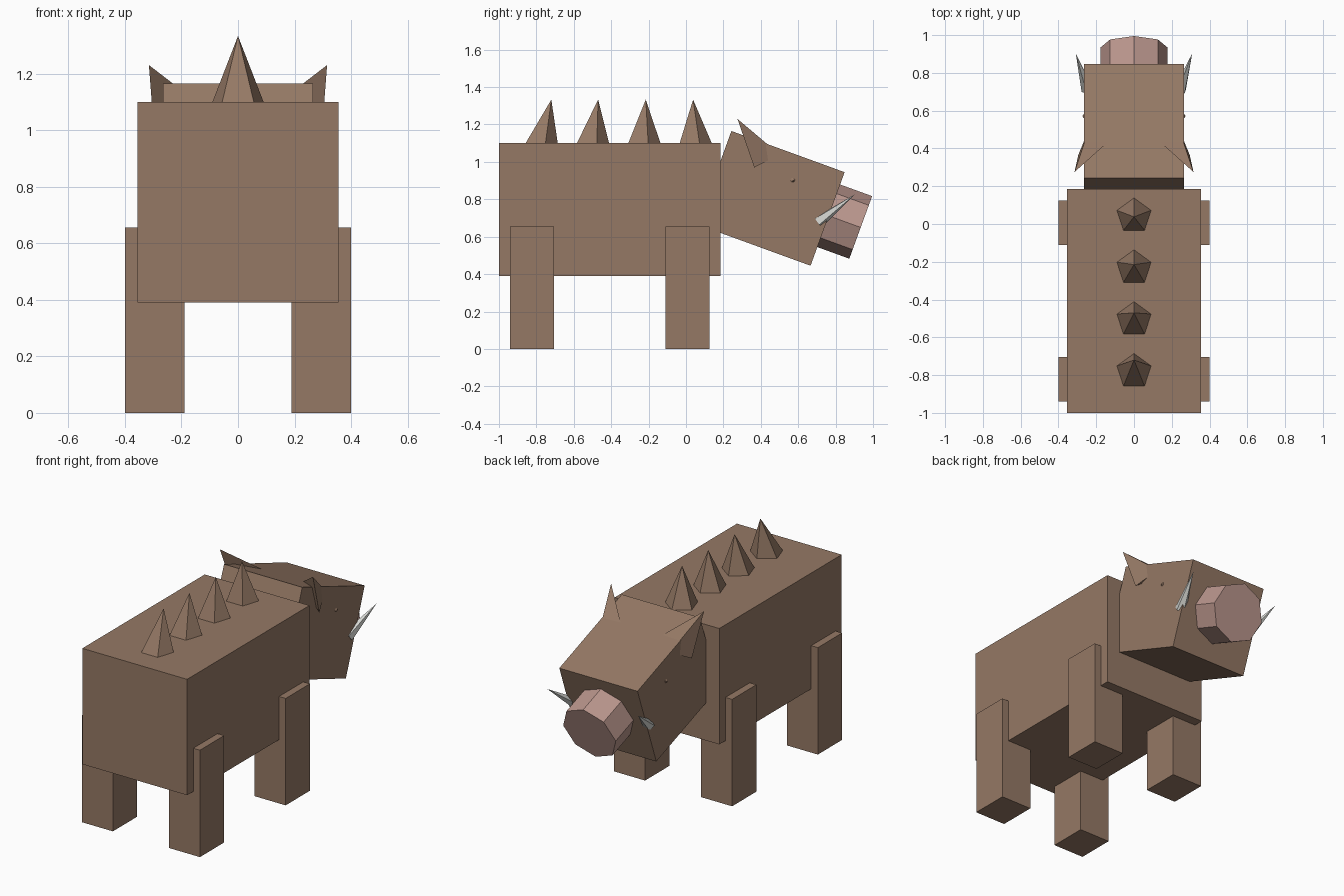
import bpy
import math
from mathutils import Vector, Matrix

if "Cube" in bpy.data.objects:
    bpy.data.objects.remove(bpy.data.objects["Cube"])


def material(name, rgb):
    m = bpy.data.materials.new(name)
    m.diffuse_color = (*rgb, 1)
    m.use_nodes = True
    m.node_tree.nodes["Principled BSDF"].inputs["Base Color"].default_value = m.diffuse_color
    return m


BROWN = material("brown hide", (0.30, 0.19, 0.13))
PINK = material("pink snout", (0.50, 0.31, 0.27))
IVORY = material("pale ivory", (0.66, 0.67, 0.64))


def mesh_object(name, verts, faces, mat):
    me = bpy.data.meshes.new(name)
    me.from_pydata([tuple(v) for v in verts], [], faces)
    me.materials.append(mat)
    ob = bpy.data.objects.new(name, me)
    bpy.context.collection.objects.link(ob)
    # consistent outward normals
    bpy.context.view_layer.objects.active = ob
    ob.select_set(True)
    bpy.ops.object.mode_set(mode='EDIT')
    bpy.ops.mesh.select_all(action='SELECT')
    bpy.ops.mesh.normals_make_consistent(inside=False)
    bpy.ops.object.mode_set(mode='OBJECT')
    ob.select_set(False)
    return ob


def box(name, lo, hi, mat):
    verts = [(x, y, z) for x in (lo[0], hi[0]) for y in (lo[1], hi[1]) for z in (lo[2], hi[2])]
    faces = [(0, 1, 3, 2), (4, 6, 7, 5), (0, 4, 5, 1), (2, 3, 7, 6), (0, 2, 6, 4), (1, 5, 7, 3)]
    return mesh_object(name, verts, faces, mat)


def spike(name, ring, apex, mat):
    n = len(ring)
    faces = [(i, (i + 1) % n, n) for i in range(n)] + [tuple(range(n))]
    return mesh_object(name, list(ring) + [apex], faces, mat)


# Body
box("body", (-0.355, -1.0, 0.39), (0.355, 0.185, 1.10), BROWN)

# Legs
for side, s in (("right", 1), ("left", -1)):
    for end, y0 in (("back", -0.94), ("front", -0.11)):
        x0, x1 = sorted((s * 0.19, s * 0.40))
        box(f"{end}_leg_{side}", (x0, y0, 0), (x1, y0 + 0.235, 0.655), BROWN)

# Head: a box hung from the front of the body, nose down 20 degrees
tilt = Matrix.Rotation(math.radians(-20), 4, 'X')
head_place = Matrix.Translation((0, 0.757, 0.695)) @ tilt
head = box("head", (-0.265, -0.644, -0.266), (0.265, 0, 0.266), BROWN)
head.data.transform(head_place)

# Snout: eight-sided prism along the head axis
ring = [(0.178 * math.sin(a), 0.178 * math.cos(a) + 0.018)
        for a in (i * math.pi / 4 for i in range(8))]
verts = [(x, y, z) for y in (-0.05, 0.182) for x, z in ring]
faces = [(i, (i + 1) % 8, 8 + (i + 1) % 8, 8 + i) for i in range(8)]
faces += [tuple(range(8)), tuple(range(8, 16))]
snout = mesh_object("snout", verts, faces, PINK)
snout.data.transform(head_place)

# Back spines: five-sided, leaning further forward toward the rump
for i, (base_y, tip_y) in enumerate(((0.043, 0.038), (-0.232, -0.215),
                                     (-0.507, -0.47), (-0.782, -0.72))):
    pent = [(0.097 * math.sin(k * math.tau / 5), base_y + 0.097 * math.cos(k * math.tau / 5), 1.095)
            for k in range(5)]
    spike(f"back_spine_{i + 1}", pent, (0, tip_y, 1.333), BROWN)

for side, s in (("right", 1), ("left", -1)):
    # Ears: three-sided spikes over the upper head edges
    ear = [(s * 0.295, 0.365, 0.97), (s * 0.12, 0.45, 1.08), (s * 0.24, 0.50, 1.04)]
    spike(f"ear_{side}", ear, (s * 0.315, 0.275, 1.23), BROWN)

    # Tusks: thin spikes leaning up, forward and outward
    tip, base = Vector((s * 0.308, 0.902, 0.826)), Vector((s * 0.245, 0.71, 0.68))
    turn = (tip - base).to_track_quat('Z', 'Y')
    tusk = [base + turn @ Vector((0.034 * math.cos(k * math.tau / 5),
                                  0.034 * math.sin(k * math.tau / 5), 0)) for k in range(5)]
    spike(f"tusk_{side}", tusk, tip, IVORY)

    # Eyes: tiny bumps on the sides of the head
    bump = [(s * 0.262, 0.57 + 0.017 * math.cos(k * math.tau / 6),
             0.903 + 0.017 * math.sin(k * math.tau / 6)) for k in range(6)]
    spike(f"eye_{side}", bump, (s * 0.273, 0.572, 0.90), BROWN)
